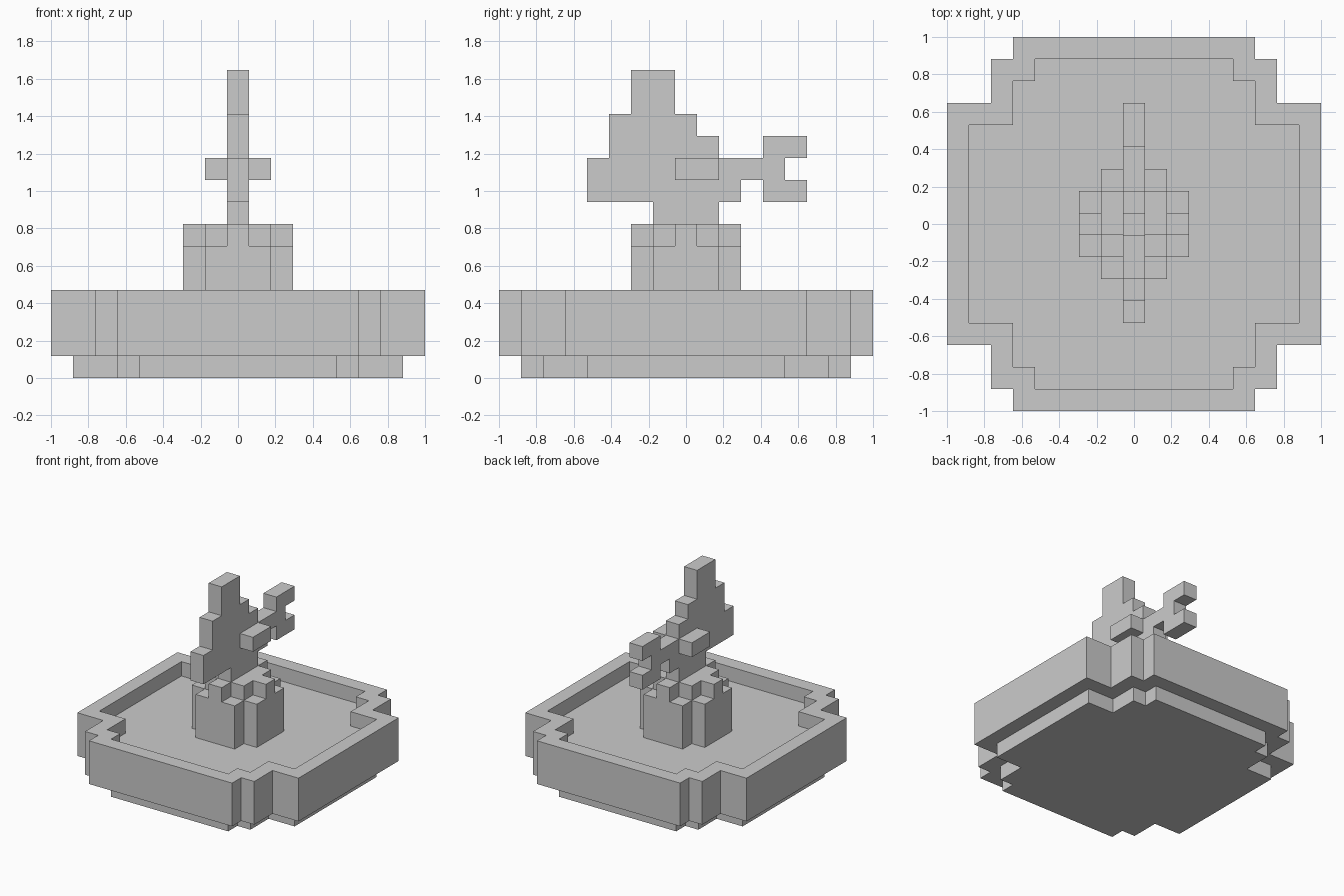
import bpy, bmesh
from mathutils import Vector

if "Cube" in bpy.data.objects:
    bpy.data.objects.remove(bpy.data.objects["Cube"])

U = 2 / 17  # one block


def finish(name, bm):
    bmesh.ops.recalc_face_normals(bm, faces=bm.faces)
    bmesh.ops.scale(bm, vec=(U, U, U), verts=bm.verts)
    mesh = bpy.data.meshes.new(name)
    bm.to_mesh(mesh)
    bm.free()
    obj = bpy.data.objects.new(name, mesh)
    bpy.context.collection.objects.link(obj)
    return obj


def mirrored(quarter):
    """Close a stepped outline from its +x +y quarter."""
    half = quarter + [(-x, y) for x, y in reversed(quarter)]
    return half + [(-x, -y) for x, y in half]


def loft(name, levels):
    """Join matching outlines, given as (outline, z), and cap both ends."""
    bm = bmesh.new()
    loops = [[bm.verts.new((x, y, z)) for x, y in pts] for pts, z in levels]
    for a, b in zip(loops, loops[1:]):
        for i in range(len(a)):
            j = (i + 1) % len(a)
            bm.faces.new((a[i], a[j], b[j], b[i]))
    bm.faces.new(loops[0])
    bm.faces.new(loops[-1])
    return finish(name, bm)


# Basin: recessed foot, outer wall, one-block rim and inner floor
quarter = [(8.5, 5.5), (6.5, 5.5), (6.5, 7.5), (5.5, 7.5), (5.5, 8.5)]
outer = mirrored(quarter)
inner = mirrored([(x - 1, y - 1) for x, y in quarter])
loft("basin", [(inner, 0), (inner, 1), (outer, 1), (outer, 4), (inner, 4), (inner, 3)])

# Pedestal with a stepped crown
column = mirrored([(2.5, 1.5), (1.5, 1.5), (1.5, 2.5)])
crown = mirrored([(2.5, 0.5), (1.5, 0.5), (1.5, 1.5), (0.5, 1.5), (0.5, 2.5)])
loft("pedestal", [(column, 3), (column, 6)])
loft("pedestal_crown", [(crown, 6), (crown, 7)])

# Fish: side profile (y, z) one block thick
profile = [(-1.5, 7), (1.5, 7), (1.5, 8), (2.5, 8), (2.5, 9), (3.5, 9), (3.5, 8),
           (5.5, 8), (5.5, 9), (4.5, 9), (4.5, 10), (5.5, 10), (5.5, 11), (3.5, 11),
           (3.5, 10), (1.5, 10), (1.5, 11), (0.5, 11), (0.5, 12), (-0.5, 12),
           (-0.5, 14), (-2.5, 14), (-2.5, 12), (-3.5, 12), (-3.5, 10), (-4.5, 10),
           (-4.5, 8), (-1.5, 8)]
bm = bmesh.new()
face = bm.faces.new([bm.verts.new((-0.5, y, z)) for y, z in profile])
side = bmesh.ops.extrude_face_region(bm, geom=[face], use_keep_orig=True)["geom"]
bmesh.ops.translate(bm, vec=(1, 0, 0),
                    verts=[g for g in side if isinstance(g, bmesh.types.BMVert)])
finish("fish_body", bm)

# Side fins
for name, s in (("left_fin", -1), ("right_fin", 1)):
    bm = bmesh.new()
    bmesh.ops.create_cube(bm, size=1)
    bmesh.ops.scale(bm, vec=(1, 2, 1), verts=bm.verts)
    bmesh.ops.translate(bm, vec=Vector((s, 0.5, 9.5)), verts=bm.verts)
    finish(name, bm)
